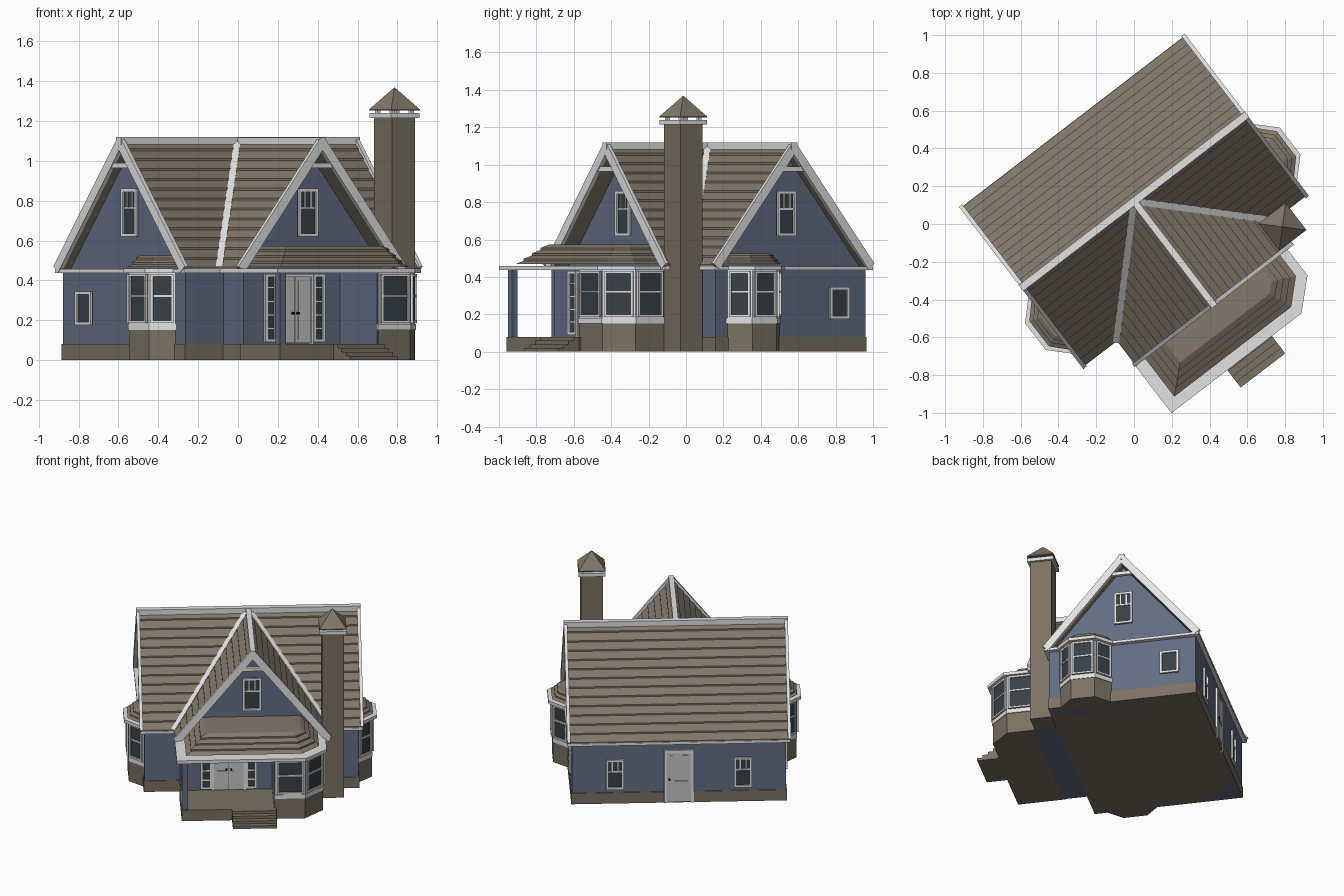
import bpy, bmesh, math
from mathutils import Matrix, Vector

if "Cube" in bpy.data.objects:
    bpy.data.objects.remove(bpy.data.objects["Cube"])

# The house is built square to its own axes, then turned on the plot
PLACE = Matrix.Translation((0, 0.12, 0)) @ Matrix.Rotation(math.radians(37.5), 4, 'Z')


def material(name, r, g, b):
    m = bpy.data.materials.new(name)
    m.diffuse_color = (r, g, b, 1)
    m.use_nodes = True
    m.node_tree.nodes["Principled BSDF"].inputs["Base Color"].default_value = m.diffuse_color
    return m


BROWN = material("brown_shingle", .225, .19, .15)
STONE = material("brown_stone", .19, .165, .125)
BLUE = material("blue_siding", .125, .15, .22)
WHITE = material("white_trim", .76, .76, .76)
DOOR = material("pale_grey_door", .56, .56, .57)
GLASS = material("dark_glass", .04, .052, .06)
BLACK = material("black_metal", .01, .01, .01)


def finish(name, mat, bm):
    bmesh.ops.recalc_face_normals(bm, faces=bm.faces)
    me = bpy.data.meshes.new(name)
    bm.to_mesh(me)
    bm.free()
    me.transform(PLACE)
    me.materials.append(mat)
    ob = bpy.data.objects.new(name, me)
    bpy.context.collection.objects.link(ob)
    return ob


def loft(name, mat, rings):
    bm = bmesh.new()
    vs = [[bm.verts.new(p) for p in r] for r in rings]
    n = len(rings[0])
    for a, b in zip(vs, vs[1:]):
        for i in range(n):
            bm.faces.new((a[i], a[(i + 1) % n], b[(i + 1) % n], b[i]))
    bm.faces.new(vs[0])
    bm.faces.new(vs[-1])
    return finish(name, mat, bm)


def prism(name, mat, pts, z0, z1):
    return loft(name, mat, [[(x, y, z) for x, y in pts] for z in (z0, z1)])


def boxes(name, mat, items, M=Matrix()):
    bm = bmesh.new()
    for x0, x1, y0, y1, z0, z1 in items:
        T = Matrix.Translation(((x0 + x1) / 2, (y0 + y1) / 2, (z0 + z1) / 2))
        S = Matrix.Diagonal((x1 - x0, y1 - y0, z1 - z0, 1))
        bmesh.ops.create_cube(bm, size=1, matrix=M @ T @ S)
    return finish(name, mat, bm)


def beam(name, mat, p, q, w, h):
    p, q = Vector(p), Vector(q)
    M = Matrix.Translation((p + q) / 2) @ (q - p).to_track_quat('Y', 'Z').to_matrix().to_4x4()
    L = (q - p).length / 2
    return boxes(name, mat, [(-w / 2, w / 2, -L, L, -h / 2, h / 2)], M)


def wall_frame(u, v, n):
    # x along the wall, y outwards, z up
    return Matrix(((n[1], n[0], 0, u), (-n[0], n[1], 0, v), (0, 0, 1, 0), (0, 0, 0, 1)))


def window(name, u, v, n, w, z0, z1, cross=(), upright=(), f=.016):
    """Glass plate, frame, bars at given fractions; upright = (fraction, from, to)."""
    M, a, H = wall_frame(u, v, n), w / 2, z1 - z0
    boxes(name + "_glass", GLASS, [(-a, a, -.01, .004, z0, z1)], M)
    bars = [(-a, -a + f, -.01, .014, z0, z1), (a - f, a, -.01, .014, z0, z1),
            (-a, a, -.01, .014, z0, z0 + f), (-a, a, -.01, .014, z1 - f, z1)]
    bars += [(-a, a, -.01, .010, z0 + H * c - .005, z0 + H * c + .005) for c in cross]
    bars += [(-a + w * c - .004, -a + w * c + .004, -.01, .009, z0 + H * s, z0 + H * e)
             for c, s, e in upright]
    boxes(name + "_frame", WHITE, bars, M)


def door(name, u, v, n, w, z0, z1, knob):
    M, a = wall_frame(u, v, n), w / 2
    boxes(name + "_leaf", DOOR, [(-a, a, -.01, .006, z0, z1)], M)
    m, zm = .02, z0 + (z1 - z0) * .45
    boxes(name + "_panels", DOOR, [(-a + m, a - m, 0, .011, z0 + m, zm - m / 2),
                                   (-a + m, a - m, 0, .011, zm + m / 2, z1 - m)], M)
    boxes(name + "_knob", BLACK, [(knob * (a - .014) - .006, knob * (a - .014) + .006,
                                   0, .02, zm - .006, zm + .006)], M)


def rect(u0, u1, v0, v1):
    return [(u0, v0), (u1, v0), (u1, v1), (u0, v1)]


EAVE, RIDGE, STEP = .455, 1.10, .011


def gable_roof(name, half, s0, s1, to3d, n=13):
    H = RIDGE - EAVE
    side = [(half, EAVE)]
    for k in range(n):
        side += [(half * (1 - k / n), EAVE + H * k / n + STEP),
                 (half * (1 - (k + 1) / n), EAVE + H * (k + 1) / n)]
    outline = side + [(-x, z) for x, z in side[-2::-1]]
    outline += [(-half + .035, EAVE), (0, RIDGE - .045), (half - .035, EAVE)]
    loft(name, BROWN, [[to3d(x, s, z) for x, z in outline] for s in (s0, s1)])


def hip_roof(name, low, high, z0, z1, n):
    rings = []
    for k in range(n):
        for t, lift in ((k / n, STEP), ((k + 1) / n, 0)):
            rings.append([(a[0] + (b[0] - a[0]) * t, a[1] + (b[1] - a[1]) * t,
                           z0 + (z1 - z0) * t + lift) for a, b in zip(low, high)])
    loft(name, BROWN, rings)


def bay(name, pts, glazed, grow):
    """Stone base, white sill and upper part, a window on each glazed edge."""
    cu, cv = sum(p[0] for p in pts) / len(pts), sum(p[1] for p in pts) / len(pts)
    prism(name + "_base", STONE, pts, 0, .15)
    prism(name + "_sill", WHITE, [(cu + (u - cu) * grow, cv + (v - cv) * grow) for u, v in pts], .15, .18)
    prism(name + "_frame", WHITE, pts, .18, .445)
    for i in glazed:
        a, b = Vector(pts[i]), Vector(pts[i + 1])
        d, mid = b - a, (a + b) / 2
        nrm = Vector((d.y, -d.x)).normalized()
        if nrm.dot(mid - Vector((cu, cv))) < 0:
            nrm = -nrm
        window(f"{name}_window_{i}", mid.x, mid.y, nrm, d.length - .02, .185, .432, cross=(.55,), f=.013)


along_u = lambda x, s, z: (s, x, z)
along_v = lambda x, s, z: (x, s, z)

# Walls and stone footing
prism("main_walls", BLUE, rect(-.72, .72, -.505, .505), 0, .45)
prism("wing_walls", BLUE, rect(-.48, .465, -.67, -.4), 0, .45)
prism("main_footing", STONE, rect(-.725, .725, -.51, .51), 0, .08)
prism("wing_footing", STONE, rect(-.485, .465, -.672, -.4), 0, .08)
for nm, to3d, s0, s1 in (("main_gable_walls", along_u, -.68, .68), ("wing_gable_wall", along_v, -.57, 0)):
    loft(nm, BLUE, [[to3d(x, s, z) for x, z in ((-.505, .45), (.505, .45), (0, 1.065))] for s in (s0, s1)])

# Main and wing roofs with flat white eaves
prism("main_eave", WHITE, rect(-.75, .75, -.532, .532), .438, .457)
prism("wing_eave", WHITE, rect(-.522, .522, -.695, -.4), .438, .457)
gable_roof("main_roof", .53, -.745, .745, along_u)
gable_roof("wing_roof", .52, -.69, 0, along_v)
boxes("main_ridge_cap", WHITE, [(-.755, .755, -.02, .02, 1.08, 1.12)])
boxes("wing_ridge_cap", WHITE, [(-.018, .018, -.70, 0, 1.08, 1.118)])
for s in (-1, 1):
    beam("valley_trim", WHITE, (0, 0, 1.105), (s * .525, -.53, .46), .034, .026)
    beam("wing_bargeboard", WHITE, (s * .512, -.687, .455), (0, -.687, 1.092), .022, .05)
    for e in (-1, 1):
        beam("main_bargeboard", WHITE, (e * .742, s * .522, .455), (e * .742, 0, 1.092), .022, .05)
    boxes("main_gable_collar", WHITE, [(s * .735 - .012, s * .735 + .012, -.09, .09, .965, .99)])
boxes("wing_gable_collar", WHITE, [(-.09, .09, -.692, -.668, .965, .99)])

# Side bays, gable windows and small side windows
for s, nm in ((-1, "left"), (1, "right")):
    bay(nm + "_bay", [(s * u, -.25 + v) for u, v in
                      ((.70, -.175), (.72, -.175), (.818, -.082), (.818, .082), (.72, .175), (.70, .175))],
        (1, 2, 3), 1.05)
    prism(nm + "_bay_eave", WHITE, [(s * u, -.25 + v) for u, v in
          ((.70, -.19), (.75, -.19), (.85, -.09), (.85, .09), (.75, .19), (.70, .19))], .436, .459)
    sh = lambda pts: [(s * u, -.25 + v) for u, v in pts]
    hip_roof(nm + "_bay_roof",
             sh(((.67, -.185), (.73, -.185), (.825, -.085), (.825, .085), (.73, .185), (.67, .185))),
             sh(((.67, -.13), (.70, -.13), (.765, -.06), (.765, .06), (.70, .13), (.67, .13))), .457, .525, 3)
    thirds = ((.34, .6, 1), (.66, .6, 1))
    window(nm + "_gable_window", s * .68, 0, (s, 0), .125, .62, .86, (.6,), thirds)
    window(nm + "_small_window", s * .72, .325, (s, 0), .13, .175, .345)
    window("back_window_" + nm, s * .43, .505, (0, 1), .12, .105, .325, (.6,), thirds)
window("wing_gable_window", 0, -.57, (0, -1), .125, .62, .86, (.6,), thirds)

# Back door
M = wall_frame(0, .505, (0, 1))
boxes("back_door_frame", WHITE, [(-.1, -.08, -.01, .014, 0, .39), (.08, .1, -.01, .014, 0, .39),
                                 (-.1, .1, -.01, .014, .37, .39)], M)
door("back_door", 0, .507, (0, 1), .16, .01, .37, 1)

# Front double door with sidelights
M = wall_frame(-.16, -.67, (0, -1))
boxes("front_door_frame", WHITE, [(-x - .012, -x + .003, -.01, .014, .08, .43) for x in (.102, -.111)]
      + [(-.114, .114, -.01, .014, .418, .432)], M)
for s in (-1, 1):
    door("front_door", -.16 + s * .0505, -.67, (0, -1), .098, .085, .418, s)
    window("sidelight", -.16 + s * .152, -.67, (0, -1), .075, .09, .432, (.2, .4, .6, .8))

# Porch: deck, steps, post, corner bay, roof
prism("porch_deck", STONE, rect(-.49, .15, -.985, -.66), 0, .08)
boxes("porch_steps", STONE, [(-.152, .145, -.98 - .0365 * (k + 1), -.97, 0, .08 - .02 * k) for k in range(4)])
boxes("porch_post", BLUE, [(-.485, -.448, -.98, -.943, .08, .44)])
prism("bay_side_wall", BLUE, rect(.132, .16, -.972, -.66), .08, .44)
bay("corner_bay", [(.14, -.66), (.14, -.975), (.34, -.975), (.465, -.85), (.465, -.66)], (1, 2, 3), 1.04)
prism("porch_eave", WHITE, [(-.525, -.66), (-.525, -1.01), (.343, -1.01), (.49, -.87), (.49, -.66)], .436, .459)
hip_roof("porch_roof", [(-.46, -.56), (-.46, -.95), (.32, -.95), (.44, -.835), (.44, -.56)],
         [(-.325, -.56), (-.325, -.825), (.27, -.825), (.32, -.78), (.32, -.56)], .457, .573, 4)

# Chimney with raised pyramid cap
CU, CV = .541, -.585
sq = lambda h: rect(CU - h, CU + h, CV - h, CV + h)
prism("chimney_stack", STONE, sq(.0735), 0, 1.22)
prism("chimney_collar", WHITE, sq(.09), 1.215, 1.24)
boxes("chimney_cap_posts", WHITE, [(CU + a * .06 - .01, CU + a * .06 + .01, CV + b * .06 - .01,
                                    CV + b * .06 + .01, 1.235, 1.26) for a in (-1, 1) for b in (-1, 1)])
loft("chimney_cap", BROWN, [[(u, v, z) for u, v in sq(h)] for h, z in ((.091, 1.253), (.091, 1.258), (.001, 1.368))])
